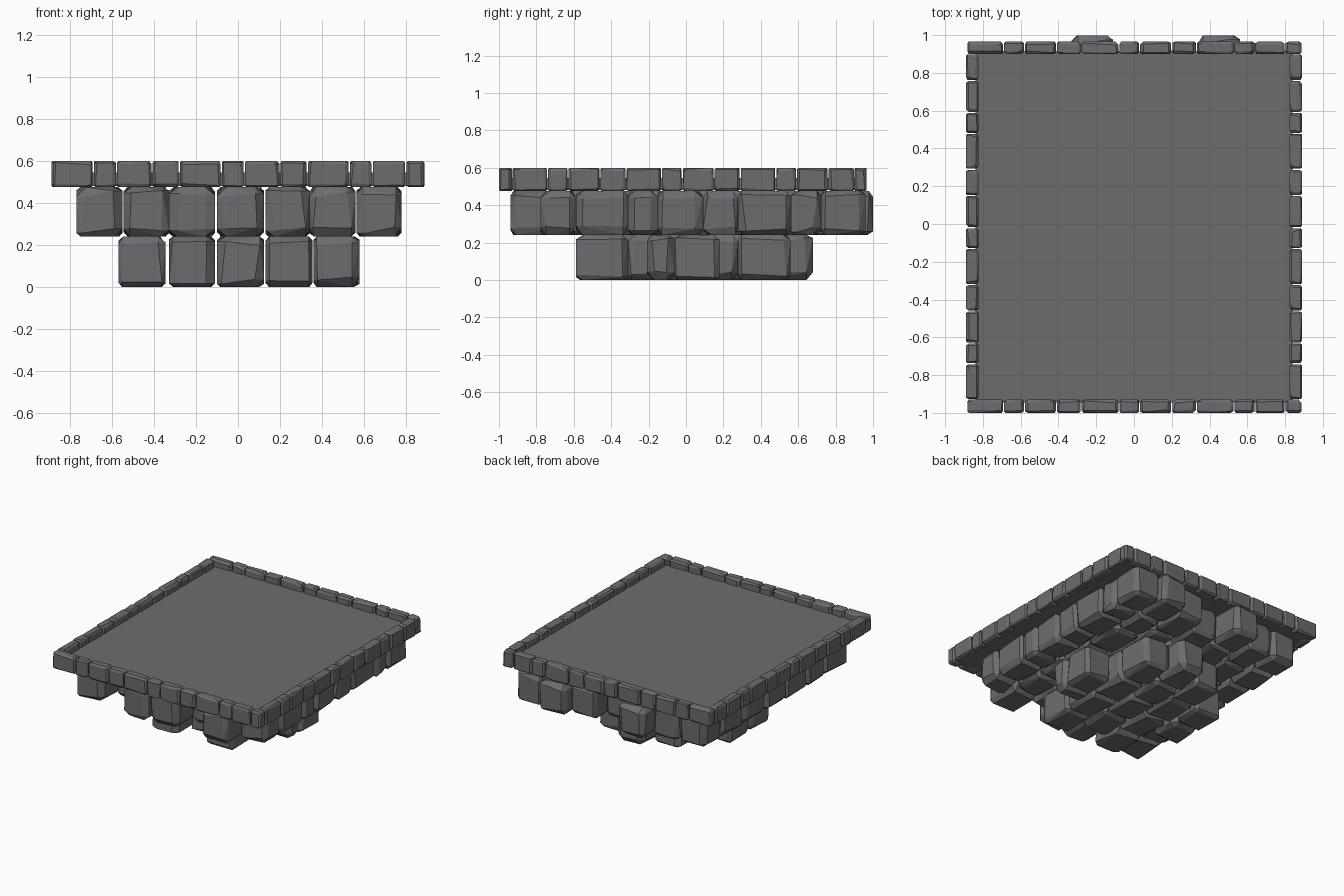
import bpy, bmesh, random

if "Cube" in bpy.data.objects:
    bpy.data.objects.remove(bpy.data.objects["Cube"])

random.seed(7)


def material(name, rgb):
    m = bpy.data.materials.new(name)
    m.diffuse_color = (*rgb, 1)
    m.use_nodes = True
    m.node_tree.nodes["Principled BSDF"].inputs["Base Color"].default_value = m.diffuse_color
    return m


STONE = material("grey stone", (0.150, 0.152, 0.162))
FLOOR = material("floor grey", (0.150, 0.152, 0.157))


def finish(bm, name, mat):
    bmesh.ops.recalc_face_normals(bm, faces=bm.faces)
    me = bpy.data.meshes.new(name)
    bm.to_mesh(me)
    bm.free()
    me.materials.append(mat)
    ob = bpy.data.objects.new(name, me)
    bpy.context.collection.objects.link(ob)
    return ob


def add_stone(bm, lo, hi, cmin, cmax):
    """Rough-cut block: convex hull of a box whose corners are unevenly chamfered."""
    verts = []
    for i in range(8):
        p, inner = [], []
        for k in range(3):
            top = (i >> k) & 1
            c = random.uniform(cmin, cmax)
            p.append(hi[k] if top else lo[k])
            inner.append(p[k] - c if top else p[k] + c)
        for k in range(3):
            q = list(inner)
            q[k] = p[k]
            verts.append(bm.verts.new(q))
    bmesh.ops.convex_hull(bm, input=verts)


def split(start, end, size):
    """Evenly divided joints with a little jitter."""
    n = max(1, round((end - start) / size))
    step = (end - start) / n
    return [start + step * i + (random.uniform(-.02, .02) if 0 < i < n else 0)
            for i in range(n + 1)]


def columns(name, specs, z0, z1):
    """Layer of stones: each spec is x start, x end, list of y joints."""
    bm = bmesh.new()
    for x0, x1, ys in specs:
        for a, b in zip(ys, ys[1:]):
            add_stone(bm, (x0, a + .001, z0), (x1, b - .001, z1), .014, .048)
    return finish(bm, name, STONE)


# recessed floor slab
bm = bmesh.new()
bmesh.ops.create_cube(bm, size=1)
for v in bm.verts:
    v.co = (v.co.x * 1.68, v.co.y * 1.86 - .015, .5125 + v.co.z * .065)
finish(bm, "floor_slab", FLOOR)

# raised rim of small stones
Z0, Z1 = .475, .60
row = [-.885, -.69, -.58, -.41, -.28, -.08, .03, .20, .33, .53, .64, .80, .89]
side = [-.93, -.74, -.63, -.46, -.32, -.13, -.02, .15, .29, .48, .59, .76, .90]
for label, y0, y1 in (("front", -1.0, -.93), ("back", .90, .965)):
    bm = bmesh.new()
    for a, b in zip(row, row[1:]):
        add_stone(bm, (a + .003, y0, Z0), (b - .003, y1, Z1), .006, .018)
    finish(bm, label + "_rim_stones", STONE)
for label, x0, x1 in (("left", -.89, -.823), ("right", .823, .89)):
    bm = bmesh.new()
    for a, b in zip(side, side[1:]):
        add_stone(bm, (x0, a + .003, Z0), (x1, b - .003, Z1), .006, .018)
    finish(bm, label + "_rim_stones", STONE)

# middle layer: seven columns with staggered ends
columns("middle_stones", [
    (-.77, -.55, split(-.87, .88, .25)),
    (-.545, -.33, split(-.72, .88, .25)),
    (-.33, -.11, split(-.94, 1.0, .28)),
    (-.10, .125, split(-.93, .80, .28)),
    (.13, .34, split(-.75, .92, .28)),
    (.34, .56, split(-.94, 1.0, .28)),
    (.565, .78, [-.78, -.59, -.31, -.15, .09, .28, .56, .72, .96]),
], .24, .475)

# bottom layer: five shorter columns
columns("bottom_stones", [
    (-.57, -.345, split(-.21, .28, .25)),
    (-.33, -.11, [-.59, -.31, -.02, .28, .56]),
    (-.10, .125, split(-.45, .68, .28)),
    (.13, .355, [-.59, -.31, -.02, .28, .56]),
    (.36, .58, [-.21, -.06, .18]),
], 0, .24)
